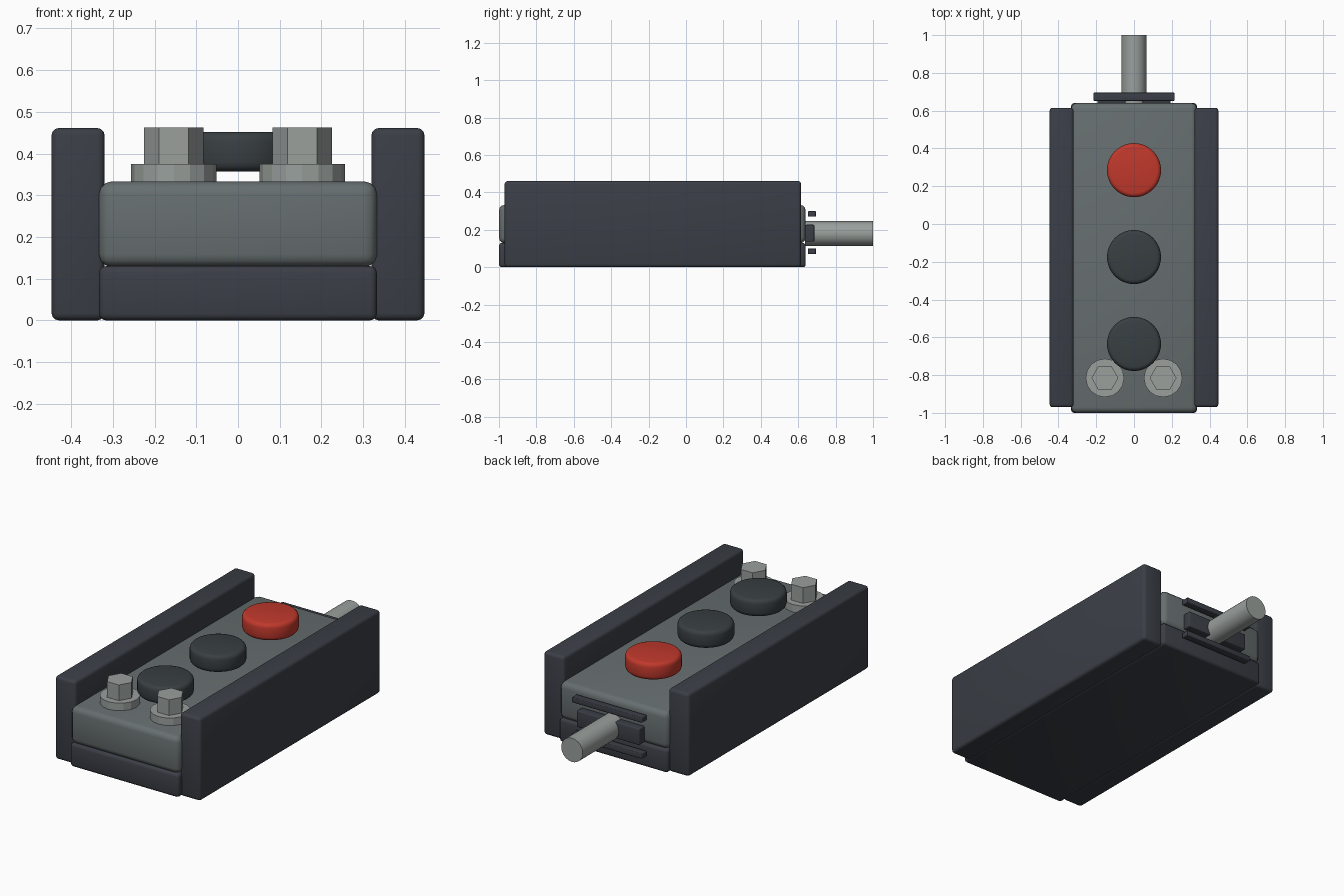
import bpy
import math

cube = bpy.data.objects.get("Cube")
if cube:
    bpy.data.objects.remove(cube, do_unlink=True)


def material(name, rgb):
    m = bpy.data.materials.new(name)
    m.use_nodes = True
    m.diffuse_color = (*rgb, 1)
    m.node_tree.nodes["Principled BSDF"].inputs["Base Color"].default_value = (*rgb, 1)
    return m


CHARCOAL = material("charcoal", (0.043, 0.049, 0.061))
BLACK = material("black rubber", (0.040, 0.049, 0.055))
GREY = material("body grey", (0.135, 0.157, 0.16))
STEEL = material("steel", (0.32, 0.35, 0.335))
RED = material("red", (0.53, 0.04, 0.025))


def finish(name, mat, bevel, segments=3):
    ob = bpy.context.object
    ob.name = name
    ob.data.materials.append(mat)
    if bevel:
        mod = ob.modifiers.new("Bevel", "BEVEL")
        mod.width = bevel
        mod.segments = segments
        mod.limit_method = "ANGLE"
        mod.angle_limit = math.radians(40)
        bpy.ops.object.modifier_apply(modifier=mod.name)
        bpy.ops.object.shade_smooth_by_angle(angle=math.radians(35))
    return ob


def box(name, x, y, z, mat, bevel):
    """Box from (low, high) ranges on each axis."""
    ranges = (x, y, z)
    bpy.ops.mesh.primitive_cube_add(size=1, location=[(a + b) / 2 for a, b in ranges])
    bpy.context.object.scale = [b - a for a, b in ranges]
    bpy.ops.object.transform_apply(location=False, rotation=False, scale=True)
    return finish(name, mat, bevel)


def disc(name, x, y, z, radius, sides, mat, bevel=0, turn=0):
    """Upright cylinder between two heights."""
    bpy.ops.mesh.primitive_cylinder_add(
        vertices=sides, radius=radius, depth=z[1] - z[0],
        location=(x, y, sum(z) / 2), rotation=(0, 0, turn))
    return finish(name, mat, bevel)


# Housing: dark base and grey upper body
box("base", (-0.333, 0.333), (-1, 0.64), (0, 0.13), CHARCOAL, 0.016)
box("body", (-0.333, 0.333), (-1, 0.64), (0.128, 0.333), GREY, 0.03)

# Side guards, bolts and washers, mirrored across x
for side, s in (("left", 1), ("right", -1)):
    box(side + "_guard", sorted((s * 0.32, s * 0.447)), (-0.97, 0.615), (0, 0.461),
        CHARCOAL, 0.017)
    disc(side + "_washer", s * 0.154, -0.815, (0.331, 0.375), 0.102, 16, STEEL)
    disc(side + "_bolt_head", s * 0.154, -0.815, (0.374, 0.462), 0.071, 6, STEEL,
         turn=math.pi / 2)

# Three push buttons standing just clear of the body
for name, y, mat in (("front_button", -0.635, BLACK),
                     ("middle_button", -0.175, BLACK),
                     ("rear_button", 0.285, RED)):
    disc(name, 0, y, (0.357, 0.452), 0.143, 48, mat, 0.022)

# Rear cable clamp: two thin bars around a plate
for name, z in (("upper_clamp_bar", 0.285), ("lower_clamp_bar", 0.085)):
    box(name, (-0.215, 0.215), (0.652, 0.695), (z - 0.015, z + 0.015), CHARCOAL, 0.004)
box("clamp_plate", (-0.193, 0.193), (0.638, 0.686), (0.137, 0.227), CHARCOAL, 0.005)

# Cable leaving the back
bpy.ops.mesh.primitive_cylinder_add(vertices=32, radius=0.066, depth=0.365,
                                    location=(0, 0.8175, 0.18),
                                    rotation=(math.pi / 2, 0, 0))
finish("cable", STEEL, 0)
bpy.ops.object.shade_smooth_by_angle(angle=math.radians(35))
